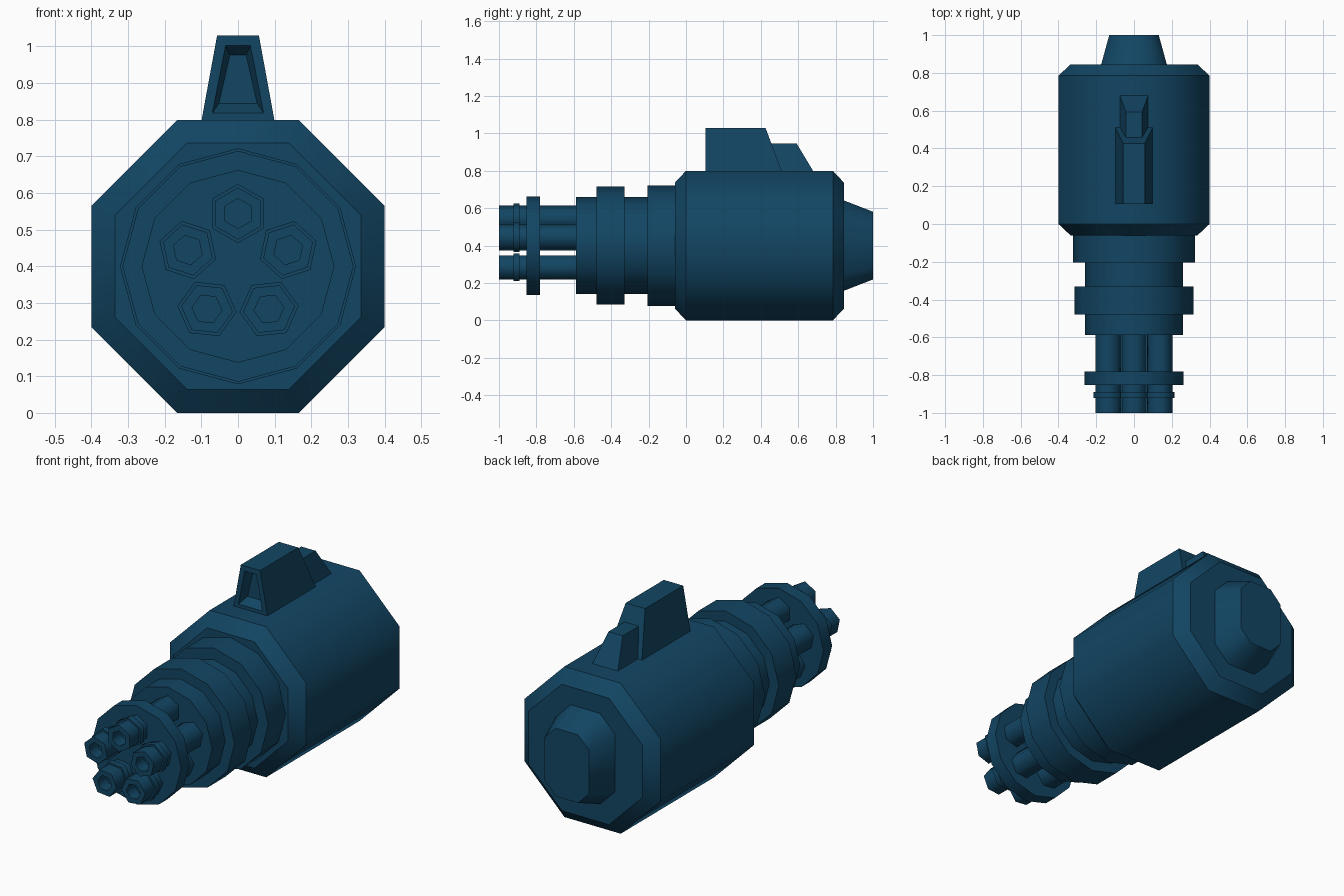
import bpy
import bmesh
import math

cube = bpy.data.objects.get("Cube")
if cube:
    bpy.data.objects.remove(cube, do_unlink=True)

# Single painted-metal colour
COLOUR = (0.006, 0.06, 0.125, 1.0)
paint = bpy.data.materials.new("deep_blue")
paint.use_nodes = True
paint.diffuse_color = COLOUR
paint.node_tree.nodes["Principled BSDF"].inputs["Base Color"].default_value = COLOUR

AXIS_Z = 0.4  # height of the long axis


def loft(name, rings, smooth=True):
    """Skin a closed solid through rings of points, with crisp ring edges."""
    bm = bmesh.new()
    loops = [[bm.verts.new(p) for p in ring] for ring in rings]
    n = len(loops[0])
    for a, b in zip(loops, loops[1:]):
        for i in range(n):
            j = (i + 1) % n
            bm.faces.new((a[i], a[j], b[j], b[i]))
    bm.faces.new(loops[0])
    bm.faces.new(loops[-1])
    bmesh.ops.recalc_face_normals(bm, faces=bm.faces[:])
    for f in bm.faces:
        f.smooth = smooth
    for ring in loops:
        for i in range(n):
            bm.edges.get((ring[i], ring[(i + 1) % n])).smooth = False
    mesh = bpy.data.meshes.new(name)
    bm.to_mesh(mesh)
    bm.free()
    mesh.materials.append(paint)
    obj = bpy.data.objects.new(name, mesh)
    bpy.context.collection.objects.link(obj)
    return obj


def turned(name, profile, sides, start=0.0, cx=0.0, cz=AXIS_Z):
    """Turn a (y, radius) profile around an axis parallel to y."""
    angles = [start + 2 * math.pi * i / sides for i in range(sides)]
    return loft(name, [[(cx + r * math.sin(a), y, cz + r * math.cos(a))
                        for a in angles] for y, r in profile])


def trapezoid(bottom, top, y_bottom, y_top):
    """Upright trapezoid; bottom and top are (half width, height)."""
    (wb, zb), (wt, zt) = bottom, top
    return [(-wb, y_bottom, zb), (wb, y_bottom, zb),
            (wt, y_top, zt), (-wt, y_top, zt)]


def chamfered(y, hx, hz, c):
    """Rectangle with cut corners, facing along y."""
    pts = [(hx, hz - c), (hx - c, hz), (c - hx, hz), (-hx, hz - c),
           (-hx, c - hz), (c - hx, -hz), (hx - c, -hz), (hx, c - hz)]
    return [(x, y, AXIS_Z + z) for x, z in pts]


# Octagonal housing with bevelled ends
k = 1 / math.cos(math.pi / 8)
turned("housing", [(-0.06, 0.336 * k), (0.0, 0.4 * k),
                   (0.785, 0.4 * k), (0.845, 0.336 * k)], 8, math.pi / 8)

# Stepped twelve-sided collar in front of the housing
turned("collar", [(-0.05, 0.322), (-0.205, 0.322), (-0.205, 0.26),
                  (-0.33, 0.26), (-0.33, 0.315), (-0.478, 0.315),
                  (-0.478, 0.26), (-0.588, 0.26)], 12)

# Plate that ties the barrels together
turned("barrel_plate", [(-0.78, 0.263), (-0.852, 0.263)], 12)

# Five hexagonal barrels with a band and a hollow muzzle
barrel_profile = [(-0.57, 0.071), (-0.89, 0.071), (-0.89, 0.081),
                  (-0.922, 0.081), (-0.922, 0.071), (-1.0, 0.071),
                  (-1.0, 0.041), (-0.93, 0.041)]
for i in range(5):
    a = 2 * math.pi * i / 5
    turned(f"barrel_{i + 1}", barrel_profile, 6, a,
           0.144 * math.sin(a), AXIS_Z + 0.144 * math.cos(a))

# Tapered rear cap
loft("rear_cap", [chamfered(0.84, 0.175, 0.243, 0.088),
                  chamfered(1.0, 0.131, 0.181, 0.066)])

# Sight block with a slanted back and a recessed front window
loft("sight", [trapezoid((0.101, 0.79), (0.057, 1.03), 0.515, 0.425),
               trapezoid((0.101, 0.79), (0.057, 1.03), 0.105, 0.105),
               trapezoid((0.07, 0.818), (0.034, 1.002), 0.105, 0.105),
               trapezoid((0.052, 0.845), (0.022, 0.977), 0.155, 0.155)],
     smooth=False)

# Lower block behind the sight
loft("sight_rear", [trapezoid((0.077, 0.79), (0.042, 0.945), 0.685, 0.592),
                    trapezoid((0.077, 0.79), (0.042, 0.945), 0.4, 0.4)],
     smooth=False)
